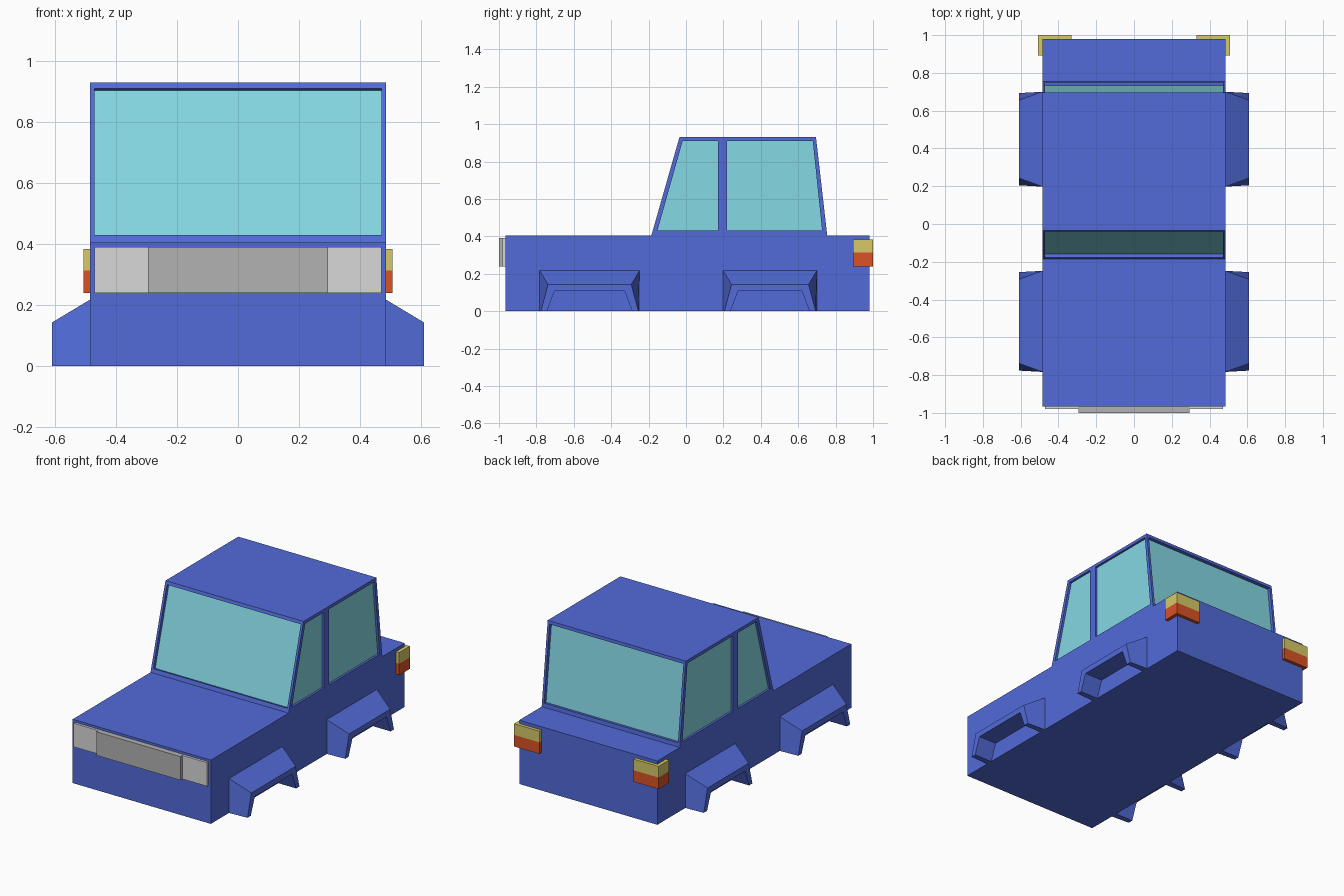
import bpy, bmesh
from mathutils import Vector

if "Cube" in bpy.data.objects:
    bpy.data.objects.remove(bpy.data.objects["Cube"])


def material(name, r, g, b):
    lin = [(c / 255 / 12.92) if c < 10 else ((c / 255 + 0.055) / 1.055) ** 2.4 for c in (r, g, b)]
    m = bpy.data.materials.new(name)
    m.diffuse_color = (*lin, 1)
    m.use_nodes = True
    m.node_tree.nodes["Principled BSDF"].inputs["Base Color"].default_value = m.diffuse_color
    return m


BLUE = material("body blue", 82, 107, 217)
GLASS = material("glass", 133, 216, 227)
GRILLE = material("grille grey", 178, 178, 178)
LAMP = material("lamp grey", 216, 216, 216)
YELLOW = material("signal yellow", 215, 202, 105)
RED = material("tail red", 218, 83, 38)


def finish(name, bm, *mats):
    me = bpy.data.meshes.new(name)
    bm.to_mesh(me)
    bm.free()
    for m in mats:
        me.materials.append(m)
    ob = bpy.data.objects.new(name, me)
    bpy.context.collection.objects.link(ob)
    return ob


def prism(name, outline, z0, z1, mat):
    """Closed prism: an xy outline raised from z0 to z1."""
    bm = bmesh.new()
    f = bm.faces.new([bm.verts.new((x, y, z0)) for x, y in outline])
    top = bmesh.ops.extrude_face_region(bm, geom=[f])["geom"]
    bmesh.ops.translate(bm, vec=(0, 0, z1 - z0),
                        verts=[g for g in top if isinstance(g, bmesh.types.BMVert)])
    bmesh.ops.recalc_face_normals(bm, faces=bm.faces)
    return finish(name, bm, mat)


def box(name, x0, x1, y0, y1, z0, z1, mat):
    return prism(name, [(x0, y0), (x1, y0), (x1, y1), (x0, y1)], z0, z1, mat)


W = 0.485            # half width of the body
ZB, ZT = 0.405, 0.93  # cab bottom and top

# main body
box("body", -W, W, -0.965, 0.98, 0, ZB, BLUE)

# cab: framed panels with recessed glass
cab = bmesh.new()


def face(points, out, mat=0):
    f = cab.faces.new([cab.verts.new(p) for p in points])
    f.normal_update()
    if f.normal.dot(out) < 0:
        f.normal_flip()
    f.material_index = mat


def panel(outer, hole, out, depth):
    outer, hole = [Vector(p) for p in outer], [Vector(p) for p in hole]
    n = (outer[1] - outer[0]).cross(outer[3] - outer[0]).normalized()
    if n.dot(out) < 0:
        n = -n
    back = [p - n * depth for p in hole]
    centre = sum(hole, Vector()) / 4
    for i in range(4):
        j = (i + 1) % 4
        face([outer[i], outer[j], hole[j], hole[i]], n)
        face([hole[i], hole[j], back[j], back[i]], centre - (hole[i] + hole[j]) / 2)
    face(back, n, 1)


def edge(yb, yt, z):
    return yb + (yt - yb) * (z - ZB) / (ZT - ZB)


FB, FT, RB, RT = -0.185, -0.035, 0.755, 0.695
H0, H1, PILLAR = 0.43, 0.91, 0.197
# windscreen and rear window
for yb, yt, d in ((FB, FT, -1), (RB, RT, 1)):
    panel([(-W, yb, ZB), (W, yb, ZB), (W, yt, ZT), (-W, yt, ZT)],
          [(x, edge(yb, yt, z), z) for x, z in
           ((-0.47, H0), (0.47, H0), (0.47, H1), (-0.47, H1))],
          Vector((0, d, 0)), 0.02)
# two side windows on each side
for s in (-1, 1):
    for quad, hole in (
        ((FB, PILLAR, PILLAR, FT), (-0.153, 0.172, 0.172, -0.018)),
        ((PILLAR, RB, RT, PILLAR), (0.22, 0.728, 0.678, 0.22)),
    ):
        panel([(s * W, y, z) for y, z in zip(quad, (ZB, ZB, ZT, ZT))],
              [(s * W, y, z) for y, z in zip(hole, (H0, H0, H1, H1))],
              Vector((s, 0, 0)), 0.014)
# roof
face([(-W, FT, ZT), (W, FT, ZT), (W, RT, ZT), (-W, RT, ZT)], Vector((0, 0, 1)))
finish("cab", cab, BLUE, GLASS)


# wheel arches
def arch(name, s, y0, y1):
    def ring(x, lo, hi, h):
        return [bm.verts.new((s * x, y, z)) for y, z in
                ((y0 + lo, 0), (y0 + hi, h), (y1 - hi, h), (y1 - lo, 0))]

    bm = bmesh.new()
    rings = [ring(W, 0, 0, 0.218), ring(0.61, 0.007, 0.045, 0.143),
             ring(0.61, 0.04, 0.08, 0.107), ring(W, 0.04, 0.08, 0.107)]
    for a, b in zip(rings, rings[1:] + rings[:1]):
        for i in range(3):
            bm.faces.new((a[i], a[i + 1], b[i + 1], b[i]))
    for i in (0, 3):
        bm.faces.new([r[i] for r in rings])
    bmesh.ops.recalc_face_normals(bm, faces=bm.faces)
    finish(name, bm, BLUE)


# parts repeated on both sides
for s, side in ((-1, "left"), (1, "right")):
    arch(f"front_arch_{side}", s, -0.783, -0.248)
    arch(f"rear_arch_{side}", s, 0.198, 0.7)
    # headlight
    x0, x1 = sorted((s * 0.295, s * 0.47))
    box(f"headlight_{side}", x0, x1, -0.98, -0.965, 0.24, 0.39, LAMP)
    # tail light wrapping round the corner
    wrap = [(s * x, y) for x, y in ((W, 0.893), (0.507, 0.893), (0.507, 1.0),
                                    (0.33, 1.0), (0.33, 0.98), (W, 0.98))]
    prism(f"tail_light_{side}", wrap, 0.24, 0.313, RED)
    prism(f"signal_light_{side}", wrap, 0.313, 0.384, YELLOW)

# grille
box("grille", -0.295, 0.295, -1.0, -0.965, 0.24, 0.39, GRILLE)
